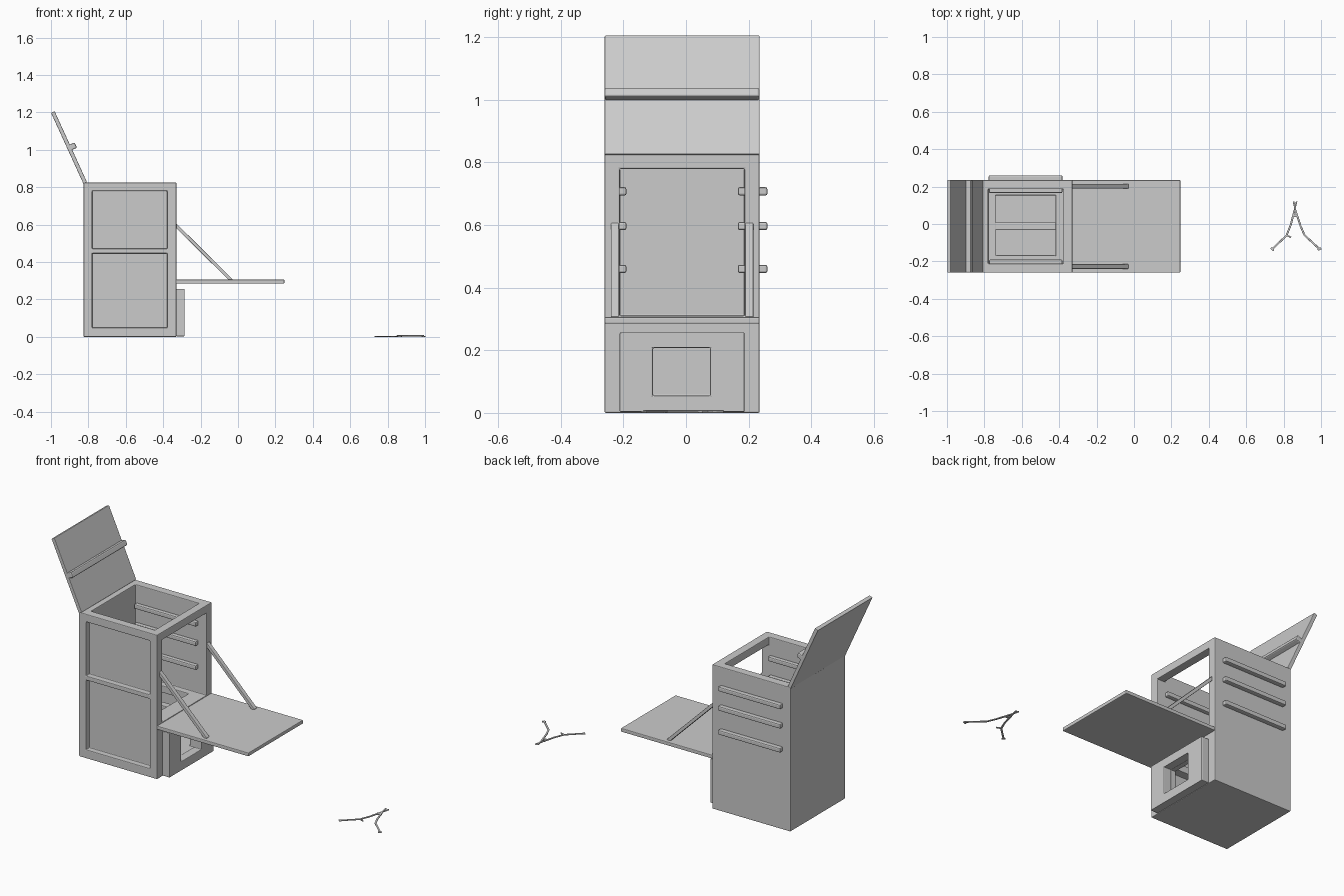
import bpy, bmesh
from math import atan2
from mathutils import Vector, Matrix

if "Cube" in bpy.data.objects:
    bpy.data.objects.remove(bpy.data.objects["Cube"])

CY = -0.0125          # middle of the cabinet in y
Y0, Y1 = -0.26, 0.235  # cabinet sides


def add_bevel(ob, width):
    m = ob.modifiers.new("bevel", 'BEVEL')
    m.width, m.segments, m.limit_method = width, 2, 'ANGLE'


def box(name, x, y, z, bevel=0.004):
    """Axis-aligned box from (min, max) ranges."""
    bm = bmesh.new()
    bmesh.ops.create_cube(bm, size=1)
    for v in bm.verts:
        v.co = [r[0] + (c + 0.5) * (r[1] - r[0]) for c, r in zip(v.co, (x, y, z))]
    me = bpy.data.meshes.new(name)
    bm.to_mesh(me)
    bm.free()
    ob = bpy.data.objects.new(name, me)
    bpy.context.collection.objects.link(ob)
    if bevel:
        add_bevel(ob, bevel)
    return ob


def slant(name, a, b, y, thick, bevel=0.003):
    """Bar or board running from a to b in the xz plane; thick is its offset range."""
    a, b = Vector((a[0], 0, a[1])), Vector((b[0], 0, b[1]))
    d = b - a
    ob = box(name, (0, d.length), y, thick, bevel)
    ob.data.transform(Matrix.Translation(a) @ Matrix.Rotation(-atan2(d.z, d.x), 4, 'Y'))
    return ob


def cut(ob, *ranges):
    """Cut box-shaped holes out of an object."""
    for r in ranges:
        c = box("cutter", *r, bevel=0)
        m = ob.modifiers.new("cut", 'BOOLEAN')
        m.operation, m.solver, m.object = 'DIFFERENCE', 'EXACT', c
        bpy.context.view_layer.objects.active = ob
        bpy.ops.object.modifier_apply(modifier=m.name)
        bpy.data.objects.remove(c)


# Cabinet: open top, open side, lower compartment, floor opening, front panels
cabinet = box("cabinet", (-0.825, -0.33), (Y0, Y1), (0, 0.825), 0)
inner = (-0.212, 0.187)
cut(cabinet,
    ((-0.78, -0.378), inner, (0.31, 0.9)),
    ((-0.4, -0.3), inner, (0.31, 0.78)),
    ((-0.78, -0.36), inner, (0.055, 0.27)),
    ((-0.74, -0.42), (-0.167, 0.153), (0.26, 0.32)),
    ((-0.37, -0.3), (-0.105, 0.077), (0.055, 0.208)),
    ((-0.78, -0.378), (-0.3, -0.23), (0.05, 0.447)),
    ((-0.78, -0.378), (-0.3, -0.23), (0.472, 0.78)))
add_bevel(cabinet, 0.004)
box("floor_bar", (-0.75, -0.41), (-0.032, 0.008), (0.272, 0.302))

# Lower door frame on the open side
door = box("lower_door_frame", (-0.332, -0.285), inner, (0.003, 0.257), 0)
cut(door, ((-0.35, -0.27), (-0.105, 0.077), (0.055, 0.208)))
add_bevel(door, 0.004)

# Fold-down shelf and its two struts
box("shelf", (-0.333, 0.248), (Y0, Y1), (0.285, 0.306))
for s in (-1, 1):
    yc = CY + s * 0.215
    slant("shelf_strut", (-0.338, 0.602), (-0.035, 0.302), (yc - 0.0125, yc + 0.0125), (-0.009, 0.009))

# Raised lid with cross rib
low, top = (-0.817, 0.823), (-0.99, 1.202)
slant("lid", low, top, (Y0, Y1), (-0.0105, 0.0105))
p = [low[i] + (top[i] - low[i]) * 0.455 for i in (0, 1)]
q = [low[i] + (top[i] - low[i]) * 0.53 for i in (0, 1)]
slant("lid_rib", p, q, (Y0, Y1), (-0.038, 0.0), 0.006)

# Rails inside both walls and on the back outside
for z in (0.46, 0.597, 0.708):
    zr = (z - 0.013, z + 0.013)
    box("outer_rail", (-0.777, -0.383), (0.23, 0.26), zr, 0.006)
    for s in (-1, 1):
        e = sorted((CY + s * 0.205, CY + s * 0.178))
        box("inner_rail", (-0.775, -0.383), e, zr, 0.006)


# Tongs lying on the ground: two crossing thin arms with end tips and a pivot
def stick(name, a, b, w, z):
    a, b = Vector((*a, 0)), Vector((*b, 0))
    d = b - a
    ob = box(name, (-w / 3, d.length + w / 3), (-w / 2, w / 2), z, 0.002)
    ob.data.transform(Matrix.Translation(a) @ Matrix.Rotation(atan2(d.y, d.x), 4, 'Z'))


left = [(0.738, -0.135), (0.815, -0.062), (0.838, -0.005), (0.856, 0.065), (0.869, 0.118)]
right = [(0.99, -0.132), (0.912, -0.06), (0.89, -0.01), (0.866, 0.065), (0.853, 0.118)]
for side, pts, z in (("left", left, (0, 0.006)), ("right", right, (0.003, 0.009))):
    for i, (a, b) in enumerate(zip(pts, pts[1:])):
        stick(f"tongs_{side}_arm", a, b, 0.01 if i < 3 else 0.008, z)
stick("tongs_left_tip", (0.735, -0.13), (0.744, -0.138), 0.012, (0, 0.006))
stick("tongs_right_tip", (0.986, -0.137), (0.997, -0.131), 0.012, (0, 0.006))
stick("tongs_hook", (0.818, -0.062), (0.838, -0.07), 0.008, (0, 0.006))
stick("tongs_pivot", (0.852, 0.045), (0.872, 0.045), 0.014, (0, 0.008))
